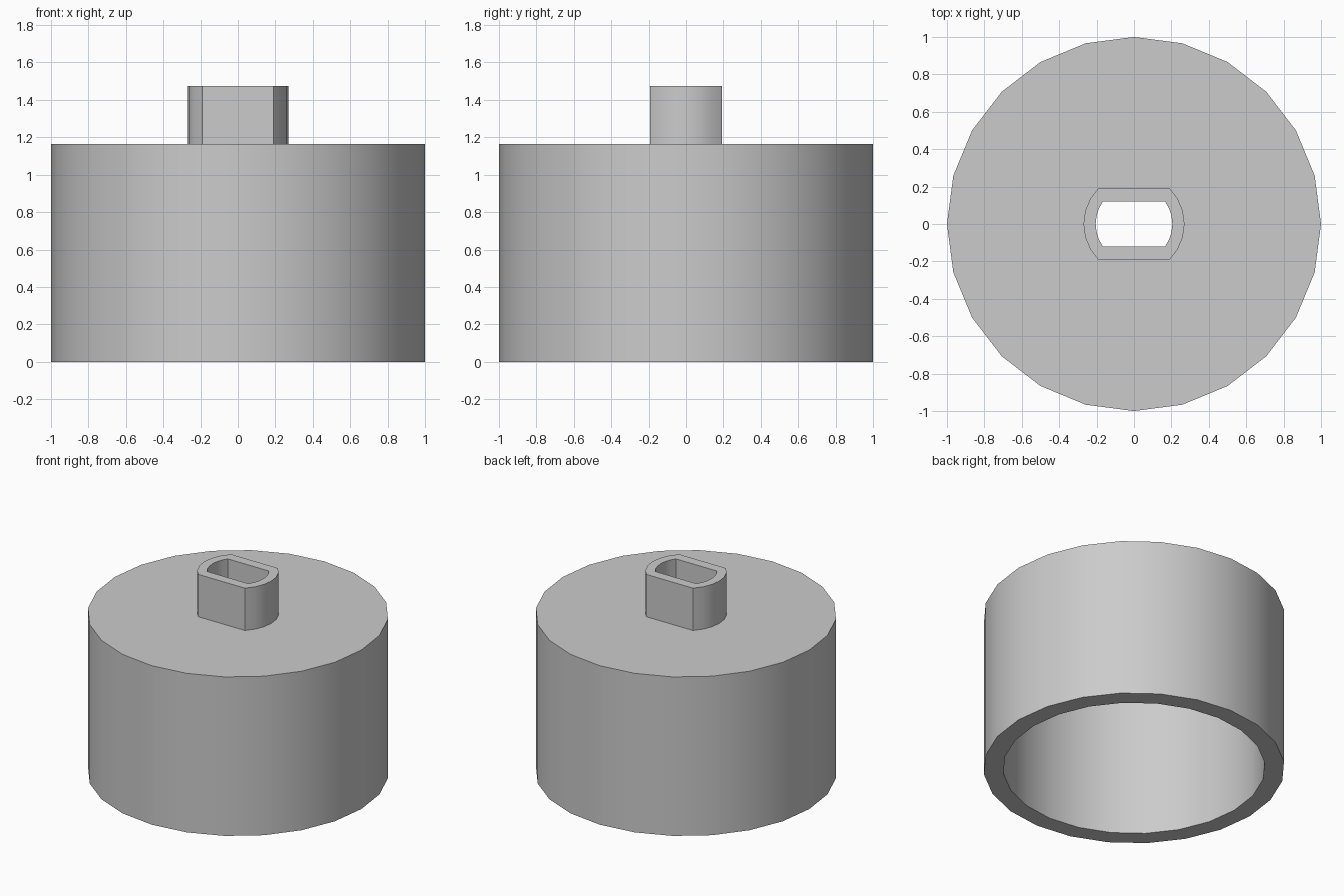
import bpy
import bmesh
from math import sin, cos, asin, pi, radians

cube = bpy.data.objects.get("Cube")
if cube:
    bpy.data.objects.remove(cube, do_unlink=True)

SIDES = 24
CUP_R, CUP_INNER_R = 1.0, 0.87
SPOUT, BORE = (0.27, 0.192), (0.205, 0.12)     # radius, half width between flats
TOP, CEILING, SPOUT_TOP = 1.165, 1.035, 1.475

grey = bpy.data.materials.new("light_grey")
grey.use_nodes = True
colour = (0.6, 0.6, 0.6, 1)
grey.diffuse_color = colour
grey.node_tree.nodes["Principled BSDF"].inputs["Base Color"].default_value = colour


def outline(radius, flat=None):
    """Circle points, optionally cut by two flats at y = +-flat."""
    points = []
    corner = asin(flat / radius) if flat else pi / 4
    for i in range(SIDES):
        a = 2 * pi * i / SIDES
        sx = 1 if cos(a) >= 0 else -1
        sy = 1 if sin(a) >= 0 else -1
        q = asin(min(1, abs(sin(a))))
        # a vertex always falls on the corner where arc meets flat
        if q <= pi / 4 + 1e-6:
            t = q / (pi / 4) * corner
        else:
            t = corner + (q - pi / 4) / (pi / 4) * (pi / 2 - corner)
        y = radius * sin(t)
        points.append((sx * radius * cos(t), sy * (min(y, flat) if flat else y)))
    return points


def ring_solid(name, sections):
    """Closed skin through a loop of (outline, height) sections."""
    bm = bmesh.new()
    rings = [[bm.verts.new((x, y, z)) for x, y in pts] for pts, z in sections]
    for k, lower in enumerate(rings):
        upper = rings[(k + 1) % len(rings)]
        for i in range(SIDES):
            j = (i + 1) % SIDES
            bm.faces.new((lower[i], lower[j], upper[j], upper[i]))
    bmesh.ops.recalc_face_normals(bm, faces=bm.faces)
    mesh = bpy.data.meshes.new(name)
    bm.to_mesh(mesh)
    bm.free()
    mesh.materials.append(grey)
    obj = bpy.data.objects.new(name, mesh)
    bpy.context.collection.objects.link(obj)
    return obj


# Hollow cup, open below, in one piece with its flat-sided spout and bore
cap = ring_solid("cap_with_spout", [
    (outline(CUP_INNER_R), 0),
    (outline(CUP_R), 0),
    (outline(CUP_R), TOP),
    (outline(*SPOUT), TOP),
    (outline(*SPOUT), SPOUT_TOP),
    (outline(*BORE), SPOUT_TOP),
    (outline(*BORE), CEILING),
    (outline(CUP_INNER_R), CEILING),
])
bpy.ops.object.select_all(action="DESELECT")
cap.select_set(True)
bpy.context.view_layer.objects.active = cap
bpy.ops.object.shade_smooth_by_angle(angle=radians(30))
